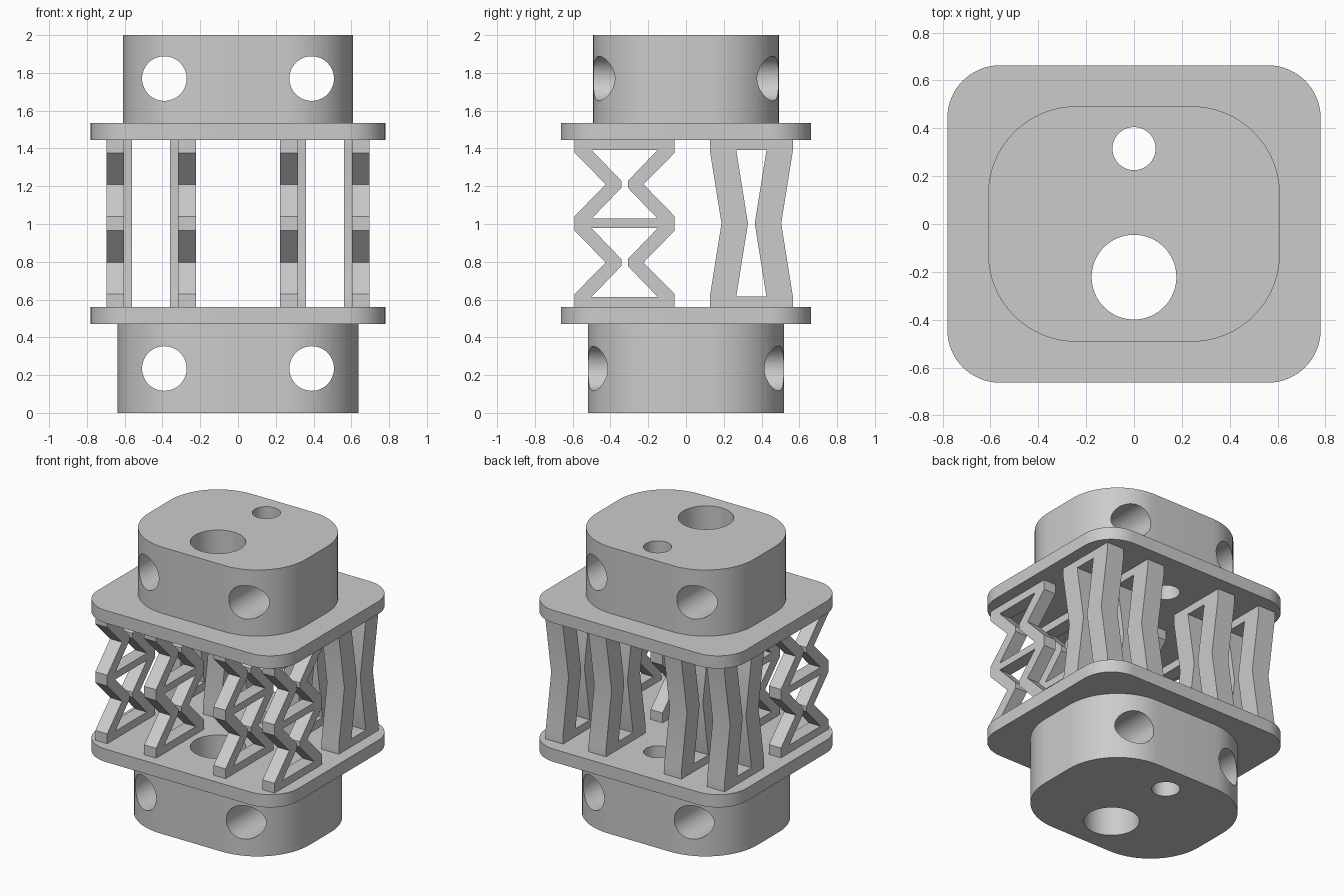
import bpy
import math

cube = bpy.data.objects.get("Cube")
if cube:
    bpy.data.objects.remove(cube)

grey = bpy.data.materials.new("plain_grey")
grey.use_nodes = True
grey.diffuse_color = (0.6, 0.6, 0.6, 1)
grey.node_tree.nodes["Principled BSDF"].inputs["Base Color"].default_value = (0.6, 0.6, 0.6, 1)

MID = 1.003      # height of the middle of the strut cage
HALF = 0.443     # half the cage height


def arc(cx, cy, r, start, sweep, steps):
    return [(cx + r * math.cos(start + sweep * i / steps),
             cy + r * math.sin(start + sweep * i / steps)) for i in range(steps + 1)]


def circle(cx, cy, r):
    return arc(cx, cy, r, 0, math.tau, 64)[:-1]


def rounded_rect(hx, hy, r):
    pts = []
    for i, (sx, sy) in enumerate([(1, 1), (-1, 1), (-1, -1), (1, -1)]):
        pts += arc(sx * (hx - r), sy * (hy - r), r, i * math.pi / 2, math.pi / 2, 16)
    return pts


def extrude(name, loops, thickness, location, rotation=(0, 0, 0)):
    """Fill closed outlines (inner ones become holes) and extrude them."""
    curve = bpy.data.curves.new(name, 'CURVE')
    curve.dimensions = '2D'
    curve.fill_mode = 'BOTH'
    curve.extrude = thickness / 2
    for loop in loops:
        spline = curve.splines.new('POLY')
        spline.points.add(len(loop) - 1)
        for point, (x, y) in zip(spline.points, loop):
            point.co = (x, y, 0, 1)
        spline.use_cyclic_u = True
    obj = bpy.data.objects.new(name, curve)
    bpy.context.collection.objects.link(obj)
    obj.location, obj.rotation_euler = location, rotation
    finish(obj)
    # weld the caps to the walls
    obj.data.materials.clear()
    obj.data.materials.append(grey)
    weld = obj.modifiers.new("weld", 'WELD')
    weld.merge_threshold = 0.0005
    finish(obj)
    return obj


def finish(obj):
    bpy.ops.object.select_all(action='DESELECT')
    obj.select_set(True)
    bpy.context.view_layer.objects.active = obj
    bpy.ops.object.convert(target='MESH')
    bpy.ops.object.shade_smooth_by_angle(angle=math.radians(30))


# Vertical bores shared by every plate and block
bores = [circle(0, -0.222, 0.177), circle(0, 0.315, 0.09)]


def slab(name, hx, hy, r, z0, z1):
    return extrude(name, [rounded_rect(hx, hy, r)] + bores, z1 - z0, (0, 0, (z0 + z1) / 2))


slab("lower_flange", 0.78, 0.663, 0.22, 0.47, 0.56)
slab("upper_flange", 0.78, 0.663, 0.22, 1.446, 1.535)

# End blocks with a pair of cross bores running front to back
for name, hx, hy, r, z0, z1, hole_z in [
        ("lower_block", 0.638, 0.52, 0.4, 0, 0.47, 0.235),
        ("upper_block", 0.61, 0.492, 0.37, 1.535, 2, 1.77)]:
    block = slab(name, hx, hy, r, z0, z1)
    for x in (-0.39, 0.39):
        cutter = extrude("bore_cutter", [circle(0, 0, 0.118)], 1.6,
                         (x, 0, hole_z), (math.pi / 2, 0, 0))
        cut = block.modifiers.new("cross_bore", 'BOOLEAN')
        cut.operation = 'DIFFERENCE'
        cut.solver = 'EXACT'
        cut.object = cutter
        finish(block)
        bpy.data.objects.remove(cutter)


def mirrored(side):
    """Close an outline from its right-hand side, listed top to bottom."""
    return side + [(-x, z) for x, z in reversed(side)]


# Front springs: two stacked hourglasses with a shared middle bar
up = [(0.265, HALF), (0.265, 0.374), (0.1, 0.207), (0.265, 0.038)]
zigzag = mirrored(up + [(x, -z) for x, z in reversed(up)])
window = mirrored([(0.175, 0.389), (0.017, 0.225), (0.017, 0.189), (0.175, 0.025)])
spring = [zigzag, window, [(x, -z) for x, z in window]]

# Back springs: one tall, gently pinched hourglass
side = [(0.22, HALF), (0.22, 0.388), (0.158, 0), (0.22, -0.388), (0.22, -HALF)]
waist = [(0.08, 0.388), (0.018, 0), (0.08, -0.388)]
column = [mirrored(side), mirrored(waist)]

upright = (math.pi / 2, 0, math.pi / 2)
for label, sign in (("left", 1), ("right", -1)):
    for place, front_x, back_x in (("outer", 0.65, 0.628), ("inner", 0.27, 0.293)):
        extrude(f"front_{place}_spring_{label}", spring, 0.093,
                (sign * front_x, -0.325, MID), upright)
        extrude(f"back_{place}_spring_{label}", column, 0.135,
                (sign * back_x, 0.346, MID), upright)
